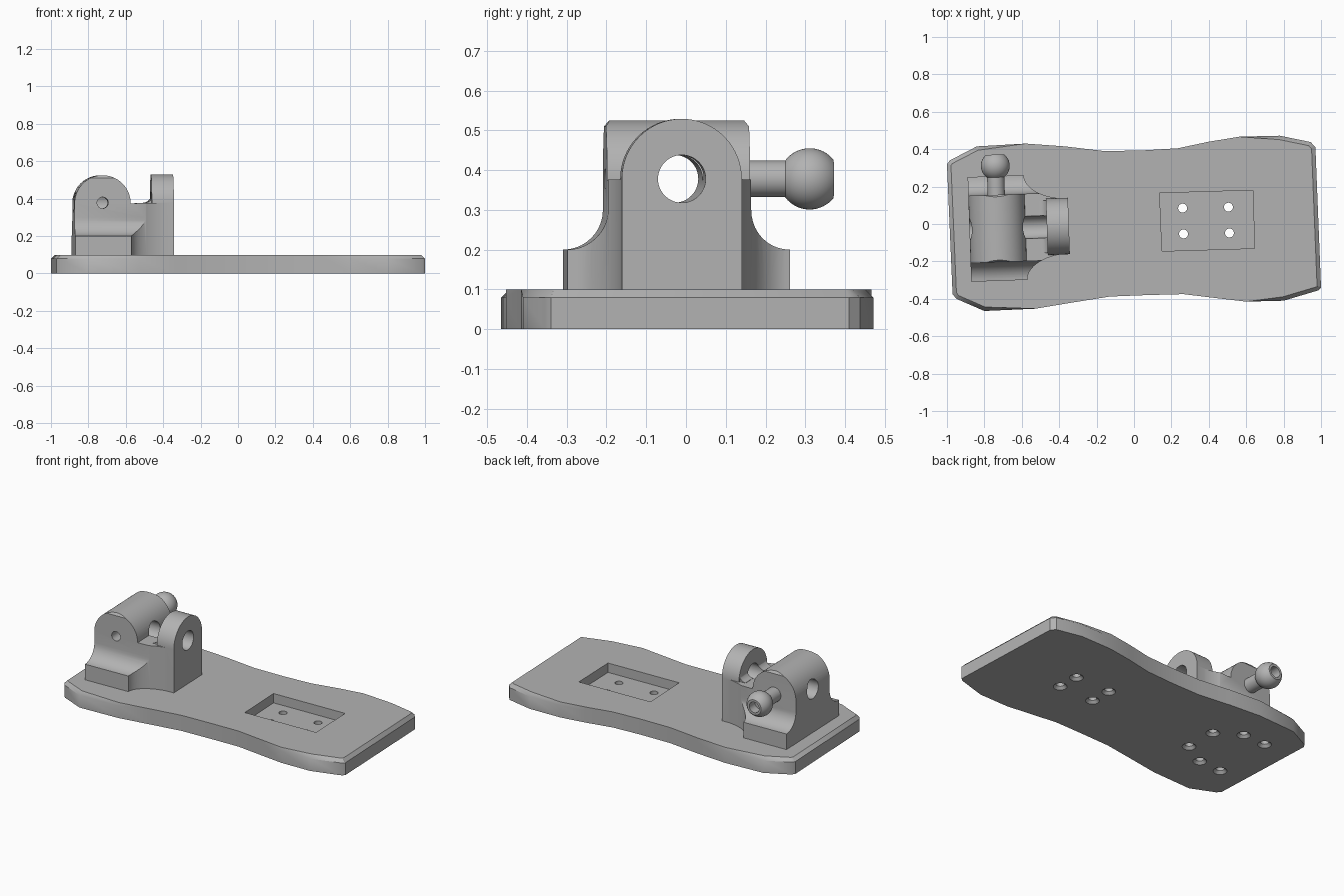
import bpy, bmesh
from math import sin, cos, pi, radians, sqrt
from mathutils import Matrix, Vector

cube = bpy.data.objects.get("Cube")
if cube:
    bpy.data.objects.remove(cube, do_unlink=True)

grey = bpy.data.materials.new("plain_grey")
grey.use_nodes = True
GREY = (0.45, 0.45, 0.45, 1)
grey.diffuse_color = GREY
grey.node_tree.nodes["Principled BSDF"].inputs["Base Color"].default_value = GREY

TILT = radians(2)
PIVOT = Vector((-0.62, -0.02, 0))
Y0 = PIVOT.y          # middle of the mount
BORE_Z = 0.378        # height of both bores


def make(name, bm):
    bmesh.ops.recalc_face_normals(bm, faces=bm.faces[:])
    mesh = bpy.data.meshes.new(name)
    bm.to_mesh(mesh)
    bm.free()
    mesh.materials.append(grey)
    ob = bpy.data.objects.new(name, mesh)
    bpy.context.collection.objects.link(ob)
    return ob


def prism(name, pts, axis, lo, hi, bevel=0, segments=1):
    """Extrude a 2D outline along an axis; optionally bevel the far rim."""
    place = {"x": lambda p, h: (h, p[0], p[1]),
             "y": lambda p, h: (p[0], h, p[1]),
             "z": lambda p, h: (p[0], p[1], h)}[axis]
    bm = bmesh.new()
    a = [bm.verts.new(place(p, lo)) for p in pts]
    b = [bm.verts.new(place(p, hi)) for p in pts]
    bm.faces.new(a)
    rim = bm.faces.new(b)
    for i in range(len(pts)):
        j = (i + 1) % len(pts)
        bm.faces.new((a[i], a[j], b[j], b[i]))
    if bevel:
        bmesh.ops.bevel(bm, geom=rim.edges[:], offset=bevel, segments=segments,
                        profile=0.5, affect="EDGES", clamp_overlap=True)
    return make(name, bm)


def lathe(name, profile, origin, axis, sides=40):
    """Revolve (radius, distance) pairs round an axis."""
    turn = Vector((0, 0, 1)).rotation_difference(Vector(axis)).to_matrix()
    bm = bmesh.new()
    rings = [[bm.verts.new(Vector(origin) + turn @ Vector(
        (r * cos(2 * pi * k / sides), r * sin(2 * pi * k / sides), t)))
        for k in range(sides)] for r, t in profile]
    for p, q in zip(rings, rings[1:]):
        for k in range(sides):
            n = (k + 1) % sides
            bm.faces.new((p[k], p[n], q[n], q[k]))
    bm.faces.new(rings[0])
    bm.faces.new(rings[-1])
    return make(name, bm)


def combine(ob, tool, how="DIFFERENCE", keep=False):
    mod = ob.modifiers.new("cut", "BOOLEAN")
    mod.operation, mod.object, mod.solver = how, tool, "EXACT"
    bpy.context.view_layer.objects.active = ob
    bpy.ops.object.modifier_apply(modifier=mod.name)
    if not keep:
        bpy.data.objects.remove(tool, do_unlink=True)


def arc(cx, cy, rx, ry, start, end, n=16):
    return [(cx + rx * cos(radians(start + (end - start) * i / n)),
             cy + ry * sin(radians(start + (end - start) * i / n)))
            for i in range(n + 1)]


def tilt(ob):
    ob.data.transform(Matrix.Translation(PIVOT) @ Matrix.Rotation(TILT, 4, "Z")
                      @ Matrix.Translation(-PIVOT))


# Wavy base plate with a chamfered top rim
outline = [(-1, 0.32), (-0.985, 0.34), (-0.84, 0.415), (-0.58, 0.43), (-0.37, 0.415),
           (-0.16, 0.39), (0.04, 0.393), (0.235, 0.405), (0.4, 0.44), (0.565, 0.467),
           (0.78, 0.472), (0.945, 0.438), (0.97, 0.41),
           (1, -0.34), (0.985, -0.355), (0.8, -0.41), (0.6, -0.415), (0.43, -0.395),
           (0.265, -0.375), (0.07, -0.38), (-0.13, -0.388), (-0.33, -0.42),
           (-0.53, -0.453), (-0.8, -0.465), (-0.95, -0.4), (-0.97, -0.375)]
plate = prism("base_plate", outline, "z", 0, 0.1, bevel=0.021)

# Recessed pocket
combine(plate, prism("pocket_cutter", [(0.137, 0.165), (0.635, 0.18),
                                       (0.645, -0.13), (0.15, -0.145)], "z", 0.04, 0.2))

# Mount body: side, front and plan shapes intersected
half = ([(0.28, 0.095), (0.28, 0.2)] + arc(0.28, 0.3, 0.1, 0.1, 270, 180, 10)
        + [(0.18, 0.51), (0.168, 0.527)])
section = [(Y0 + y, z) for y, z in half] + [(Y0 - y, z) for y, z in reversed(half)]
mount = prism("mount_body", section, "x", -1, -0.3)

front_shape = ([(-0.88, 0.095), (-0.352, 0.095), (-0.352, BORE_Z)]
               + arc(-0.73, 0.375, 0.15, 0.15, 0, 180, 32))
combine(mount, prism("front_shape", front_shape, "y", -0.5, 0.5), "INTERSECT")

side = [(-0.9, 0.3), (-0.58, 0.3), (-0.58, 0.28)] + arc(-0.35, 0.28, 0.23, 0.132, 180, 270)
plan = [(x, Y0 + y) for x, y in side] + [(x, Y0 - y) for x, y in reversed(side)]
combine(mount, prism("plan_shape", plan, "z", 0, 0.7), "INTERSECT")

# Upright lug with a round top and a soft inner rim
lug_shape = [(Y0 - 0.151, 0.095)] + arc(Y0, BORE_Z, 0.151, 0.151, 180, 0, 32) + [(Y0 + 0.151, 0.095)]
combine(mount, prism("lug", lug_shape, "x", -0.348, -0.466, bevel=0.03, segments=4), "UNION")

# Fillet between neck and lug
fillet = [(-0.44, 0.36), (-0.5, 0.36)] + arc(-0.505, 0.423, 0.045, 0.045, 270, 360, 8) + [(-0.44, 0.423)]
combine(mount, prism("neck_fillet", fillet, "y", Y0 - 0.14, Y0 + 0.14), "UNION")

# Long bore through lug and block, small bore in the front
combine(mount, lathe("long_bore", [(0.06, 0), (0.06, 1)], (-1.1, Y0, BORE_Z), (1, 0, 0), 48))
combine(mount, lathe("front_bore", [(0.03, 0), (0.03, 0.3)], (-0.73, Y0 - 0.3, BORE_Z), (0, 1, 0), 32))
tilt(mount)

# Ball-ended pin with a socket in its flat end
R, BALL = 0.077, 0.335
flat, root = BALL + 0.06, BALL - sqrt(R * R - 0.046 ** 2)
ball = [(sqrt(R * R - t * t), BALL + t)
        for t in [root - BALL + (flat - root) * i / 20 for i in range(21)]]
pin = lathe("ball_pin", [(0.046, 0.15)] + ball, (-0.73, Y0, BORE_Z), (0, 1, 0), 48)
combine(pin, lathe("socket", [(0.034, flat - 0.06), (0.034, flat + 0.1)],
                   (-0.73, Y0, BORE_Z), (0, 1, 0), 32))
tilt(pin)

# Countersunk screw holes: four in the pocket, six under the mount
holes = [(0.26, 0.085), (0.505, 0.09), (0.265, -0.053), (0.51, -0.048),
         (-0.5, 0.105), (-0.495, -0.1), (-0.65, 0.2), (-0.81, 0.195),
         (-0.65, -0.19), (-0.81, -0.2)]
for x, y in holes:
    drill = lathe("drill", [(0.043, -0.003), (0.024, 0.016), (0.024, 0.15)],
                  (x, y, 0), (0, 0, 1), 24)
    if x < 0:
        combine(mount, drill, keep=True)
    combine(plate, drill)

# Smooth shading with sharp edges kept
for ob in (plate, mount, pin):
    bpy.ops.object.select_all(action="DESELECT")
    ob.select_set(True)
    bpy.context.view_layer.objects.active = ob
    bpy.ops.object.shade_smooth_by_angle(angle=radians(30))
